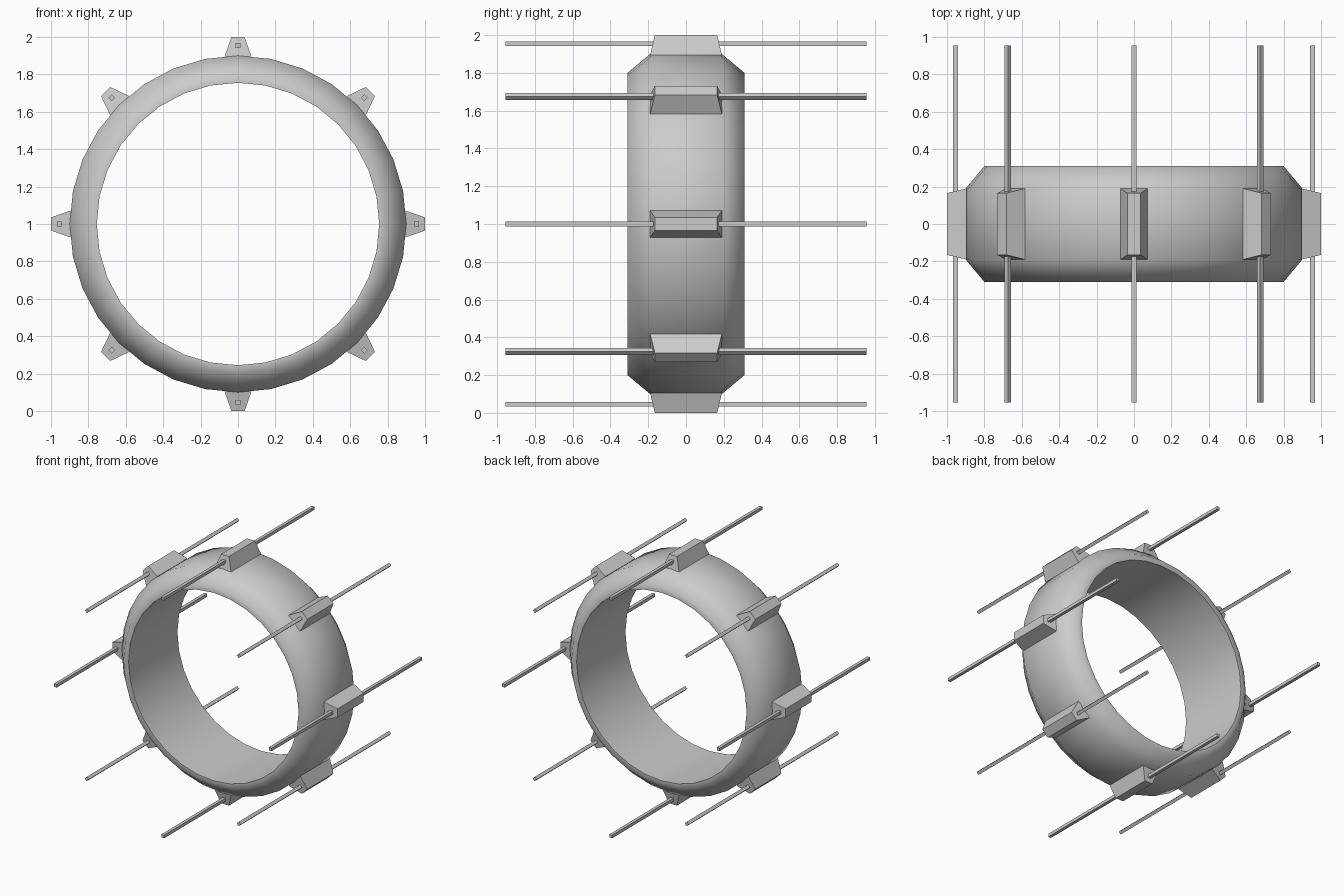
import bpy, bmesh, math
from mathutils import Matrix, Vector

if "Cube" in bpy.data.objects:
    bpy.data.objects.remove(bpy.data.objects["Cube"])

metal = bpy.data.materials.new("grey metal")
metal.diffuse_color = (0.6, 0.6, 0.6, 1)
metal.use_nodes = True
metal.node_tree.nodes["Principled BSDF"].inputs["Base Color"].default_value = metal.diffuse_color
CENTRE = Vector((0, 0, 1))


def make_object(name, bm):
    bmesh.ops.recalc_face_normals(bm, faces=bm.faces[:])
    mesh = bpy.data.meshes.new(name)
    bm.to_mesh(mesh)
    bm.free()
    mesh.materials.append(metal)
    ob = bpy.data.objects.new(name, mesh)
    bpy.context.collection.objects.link(ob)
    return ob


# Ring: chamfered (radius, y) profile swept around the y axis
profile = [(0.755, -0.31), (0.80, -0.31), (0.90, -0.19),
           (0.90, 0.19), (0.80, 0.31), (0.755, 0.31)]
SEGMENTS = 32
bm = bmesh.new()
loops = []
for i in range(SEGMENTS):
    a = 2 * math.pi * i / SEGMENTS
    loops.append([bm.verts.new((r * math.sin(a), y, 1 + r * math.cos(a)))
                  for r, y in profile])
for i in range(SEGMENTS):
    p, q = loops[i], loops[(i + 1) % SEGMENTS]
    for j in range(len(profile)):
        k = (j + 1) % len(profile)
        bm.faces.new((p[j], p[k], q[k], q[j]))
ring = make_object("ring", bm)
bpy.context.view_layer.objects.active = ring
ring.select_set(True)
bpy.ops.object.shade_smooth_by_angle(angle=math.radians(55))
ring.select_set(False)


def box(name, turn, z0, z1, base, top):
    """Tapered box from z0 to z1 out from the ring centre, with half sizes base and top."""
    bm = bmesh.new()
    bmesh.ops.create_cube(bm, size=2)
    for v in bm.verts:
        upper = v.co.z > 0
        half = top if upper else base
        v.co = Vector((v.co.x * half[0], v.co.y * half[1], z1 if upper else z0))
    bm.transform(Matrix.Translation(CENTRE) @ turn)
    make_object(name, bm)


# Eight tapered mounts around the ring, each carrying a long square rod
for i in range(8):
    turn = Matrix.Rotation(i * math.pi / 4, 4, 'Y')
    box(f"mount_{i + 1}", turn, 0.895, 1.0, (0.072, 0.19), (0.035, 0.165))
    box(f"rod_{i + 1}", turn, 0.942, 0.967, (0.0125, 0.955), (0.0125, 0.955))
